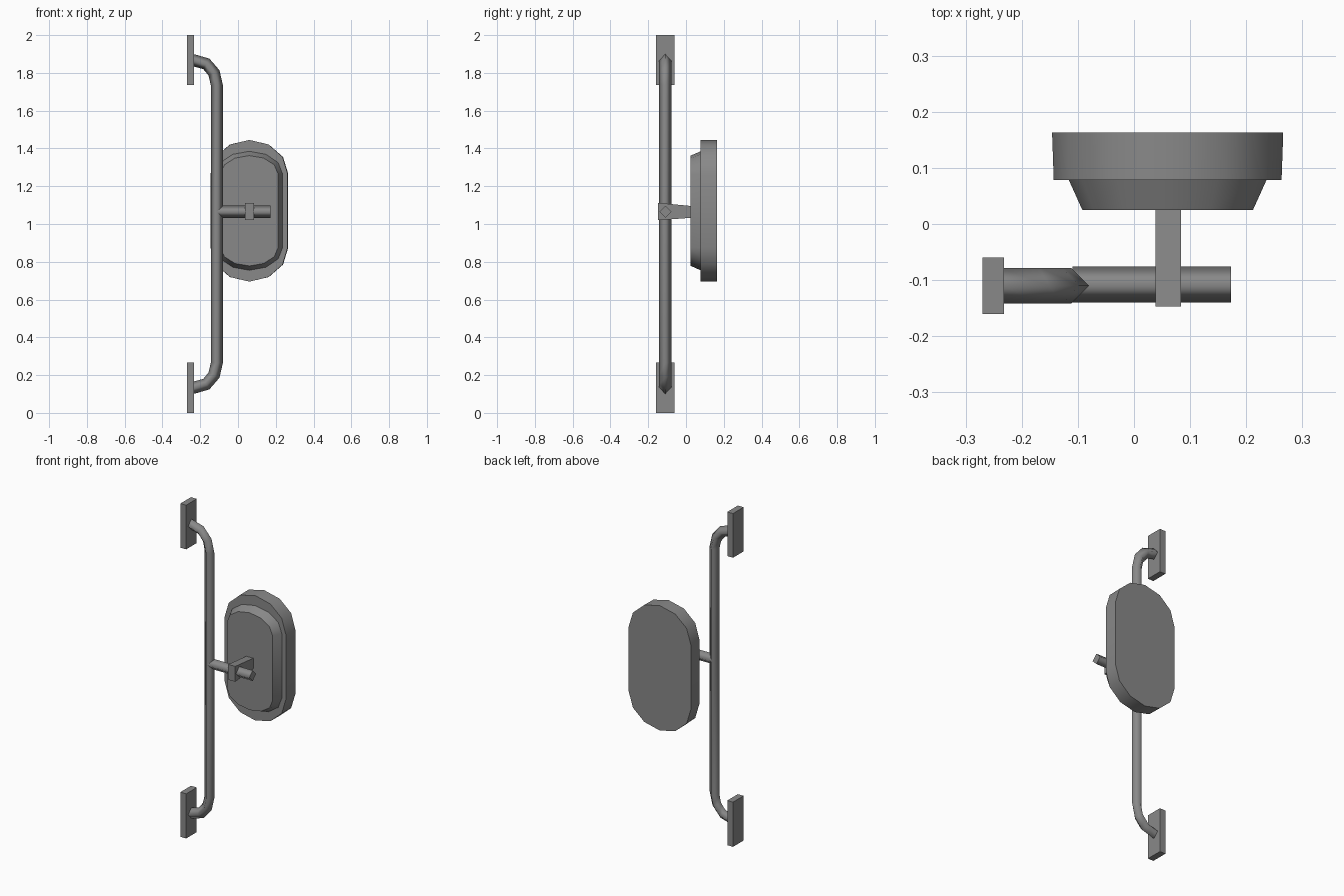
import bpy, bmesh, math
from mathutils import Vector

if "Cube" in bpy.data.objects:
    bpy.data.objects.remove(bpy.data.objects["Cube"])

grey = bpy.data.materials.new("mid grey")
grey.use_nodes = True
colour = (0.25, 0.25, 0.25, 1)
grey.diffuse_color = colour
grey.node_tree.nodes["Principled BSDF"].inputs["Base Color"].default_value = colour


def loft(name, rings, smooth_rows=()):
    """Skin a list of matching rings, cap both ends, smooth the chosen rows."""
    bm = bmesh.new()
    rows = [[bm.verts.new(p) for p in ring] for ring in rings]
    n = len(rows[0])
    for k in range(len(rows) - 1):
        for i in range(n):
            j = (i + 1) % n
            face = bm.faces.new((rows[k][i], rows[k][j], rows[k + 1][j], rows[k + 1][i]))
            face.smooth = k in smooth_rows
    bm.faces.new(rows[0])
    bm.faces.new(rows[-1])
    bmesh.ops.recalc_face_normals(bm, faces=bm.faces)
    # Keep caps and the ledges between rows crisp
    for e in bm.edges:
        if len(e.link_faces) == 2 and not all(f.smooth for f in e.link_faces):
            e.smooth = False
    mesh = bpy.data.meshes.new(name)
    bm.to_mesh(mesh)
    bm.free()
    mesh.materials.append(grey)
    obj = bpy.data.objects.new(name, mesh)
    bpy.context.collection.objects.link(obj)
    return obj


def tube(name, path, y, radius):
    """Four-sided tube with its corners in and across the xz plane."""
    pts = [Vector((x, y, z)) for x, z in path]
    rings = []
    for i, p in enumerate(pts):
        t = (pts[min(i + 1, len(pts) - 1)] - pts[max(i - 1, 0)]).normalized()
        side = Vector((t.z, 0, -t.x)) * radius
        depth = Vector((0, radius, 0))
        rings.append([p + side, p + depth, p - side, p - depth])
    return loft(name, rings, range(len(pts) - 1))


def box(name, x, y, z_front, z_back):
    """Block running along y, with its own height at each end."""
    rings = [[(x[0], yy, z[0]), (x[1], yy, z[0]), (x[1], yy, z[1]), (x[0], yy, z[1])]
             for yy, z in zip(y, (z_front, z_back))]
    return loft(name, rings)


def oblong(y, rx, rz):
    """Straight-sided ring with half-ellipse ends."""
    ring = []
    for sign in (1, -1):
        for k in range(7):
            a = math.radians(30 * k) + (0 if sign > 0 else math.pi)
            ring.append((0.06 + rx * math.cos(a), y, 1.07 + sign * 0.195 + rz * math.sin(a)))
    return ring


# Mirror housing: back rim, and tapered front shell
housing = loft("mirror_housing", [
    oblong(0.163, 0.206, 0.18),
    oblong(0.078, 0.203, 0.18),
    oblong(0.078, 0.176, 0.12),
    oblong(0.025, 0.152, 0.097)], (0, 2))

# Upright support bar with a bend at each end
bend = [(-0.24, 1.868), (-0.168, 1.848), (-0.127, 1.80), (-0.112, 1.735)]
bar_path = bend + [(x, 2 - z) for x, z in reversed(bend)]
tube("support_bar", bar_path, -0.11, 0.032)

# Cross rod and the arm that carries the housing
tube("cross_rod", [(-0.11, 1.065), (0.173, 1.065)], -0.108, 0.032)
box("housing_arm", (0.038, 0.084), (-0.147, 0.03), (1.02, 1.112), (1.033, 1.095))

# Mounting plates
for name, z in (("upper_plate", (1.735, 2.0)), ("lower_plate", (0, 0.268))):
    box(name, (-0.27, -0.232), (-0.16, -0.06), z, z)
